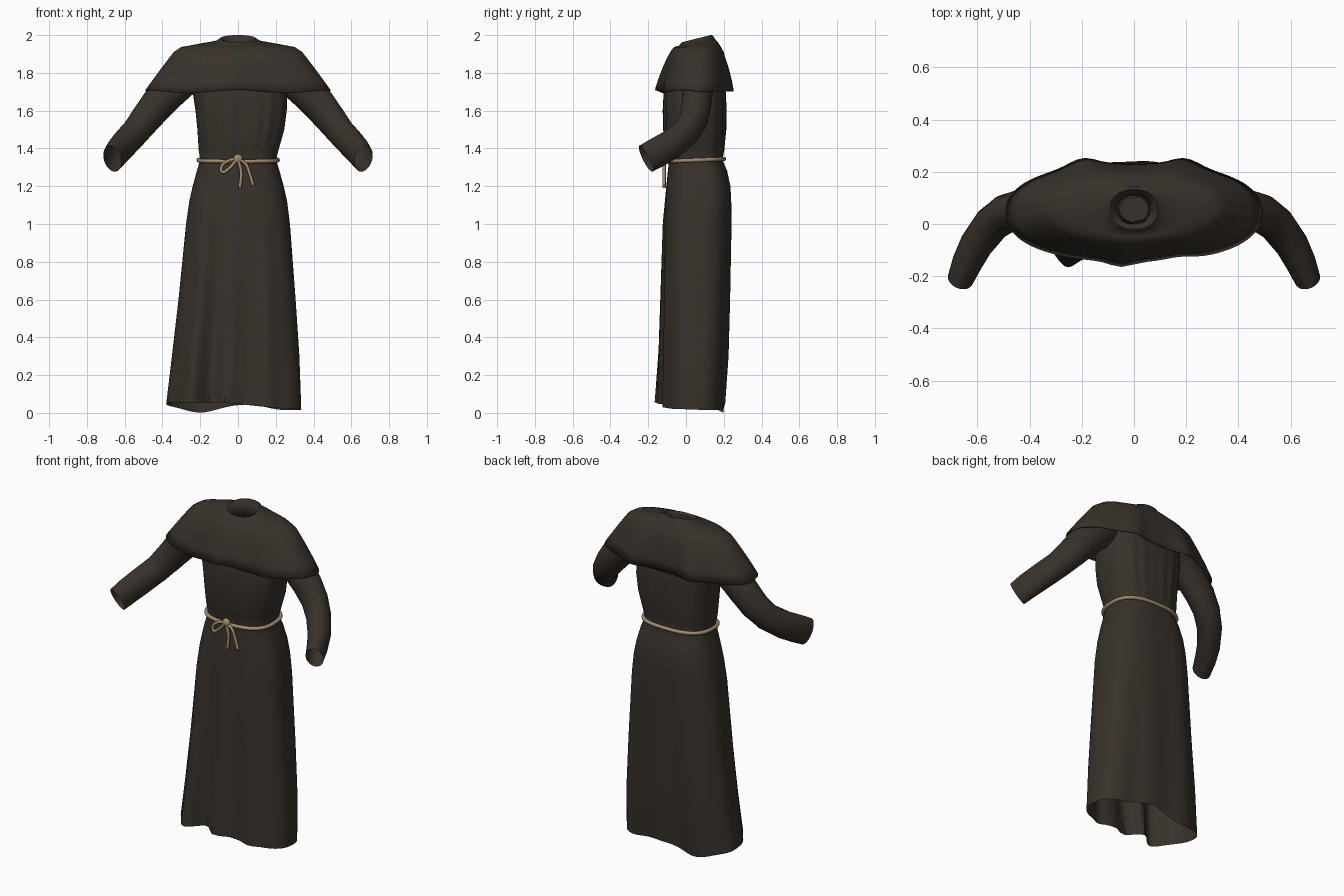
import bpy, bmesh, math
from mathutils import Vector

if "Cube" in bpy.data.objects:
    bpy.data.objects.remove(bpy.data.objects["Cube"])


def material(name, rgb):
    m = bpy.data.materials.new(name)
    m.diffuse_color = (*rgb, 1)
    m.use_nodes = True
    m.node_tree.nodes["Principled BSDF"].inputs["Base Color"].default_value = m.diffuse_color
    return m


CLOTH = material("dark brown cloth", (0.040, 0.031, 0.023))
ROPE = material("tan rope", (0.36, 0.26, 0.16))
SIDES = 96


def smooth(obj, angle=50):
    bpy.ops.object.select_all(action='DESELECT')
    obj.select_set(True)
    bpy.context.view_layer.objects.active = obj
    bpy.ops.object.shade_smooth_by_angle(angle=math.radians(angle))


def spow(v, p):
    return math.copysign(abs(v) ** p, v)


def bump(u, centre, width):
    return math.exp(-((u - centre) / width) ** 2)


def ramp(v, lo, hi):
    t = max(0.0, min(1.0, (v - lo) / (hi - lo)))
    return t * t * (3 - 2 * t)


def oval(xl, xr, yf, yb, p):
    """Rounded-box outline as (x, y, u, s): u runs -1..1 across, s is -1 at the front."""
    pts = []
    for i in range(SIDES):
        a = 2 * math.pi * i / SIDES
        u, s = spow(math.cos(a), p), spow(math.sin(a), p)
        pts.append(((xl + xr) / 2 + u * (xr - xl) / 2,
                    (yf + yb) / 2 + s * (yb - yf) / 2, u, s))
    return pts


def loft(name, rings, cap=False):
    bm = bmesh.new()
    loops = [[bm.verts.new(p) for p in ring] for ring in rings]
    n = len(rings[0])
    for a, b in zip(loops, loops[1:]):
        for i in range(n):
            j = (i + 1) % n
            bm.faces.new((a[i], a[j], b[j], b[i]))
    if cap:
        bm.faces.new(loops[-1])
    bmesh.ops.recalc_face_normals(bm, faces=bm.faces)
    mesh = bpy.data.meshes.new(name)
    bm.to_mesh(mesh)
    bm.free()
    obj = bpy.data.objects.new(name, mesh)
    bpy.context.collection.objects.link(obj)
    mesh.materials.append(CLOTH)
    smooth(obj)
    return obj


def tube(name, points, radius, cyclic=False):
    """Round rope through the points, turned into a mesh."""
    cu = bpy.data.curves.new(name, 'CURVE')
    cu.dimensions = '3D'
    cu.bevel_depth = radius
    cu.bevel_resolution = 3
    cu.resolution_u = 6
    cu.use_fill_caps = not cyclic
    sp = cu.splines.new('BEZIER')
    sp.bezier_points.add(len(points) - 1)
    for bp, p in zip(sp.bezier_points, points):
        bp.co = p
        bp.handle_left_type = bp.handle_right_type = 'AUTO'
    sp.use_cyclic_u = cyclic
    obj = bpy.data.objects.new(name, cu)
    bpy.context.collection.objects.link(obj)
    cu.materials.append(ROPE)
    bpy.ops.object.select_all(action='DESELECT')
    obj.select_set(True)
    bpy.context.view_layer.objects.active = obj
    bpy.ops.object.convert(target='MESH')
    smooth(bpy.context.view_layer.objects.active)


# Robe: skirt, waist and torso in one sheet (z, left, right, front, back)
profile = [
    (0.00, -0.380, 0.335, -0.115, 0.200),
    (0.15, -0.365, 0.330, -0.115, 0.210),
    (0.30, -0.350, 0.325, -0.115, 0.220),
    (0.60, -0.315, 0.305, -0.115, 0.230),
    (1.00, -0.275, 0.275, -0.115, 0.240),
    (1.12, -0.258, 0.260, -0.108, 0.239),
    (1.20, -0.240, 0.242, -0.103, 0.235),
    (1.28, -0.218, 0.220, -0.096, 0.218),
    (1.34, -0.200, 0.202, -0.090, 0.193),
    (1.39, -0.208, 0.214, -0.102, 0.202),
    (1.50, -0.215, 0.245, -0.118, 0.210),
    (1.60, -0.225, 0.258, -0.120, 0.212),
    (1.70, -0.240, 0.260, -0.118, 0.210),
    (1.82, -0.245, 0.245, -0.095, 0.185),
    (1.90, -0.210, 0.210, -0.040, 0.160),
]
rings = []
for z, xl, xr, yf, yb in profile:
    ring = []
    pleat = max(0.0, 1 - z / 1.25)
    gather = 0.006 * max(0.0, 1 - abs(z - 1.55) / 0.2)
    for x, y, u, s in oval(xl, xr, yf, yb, 0.75):
        if s < 0:       # deep pleats in the front of the skirt
            y -= pleat * (0.072 * bump(u, -0.66, 0.17) + 0.048 * bump(u, -0.08, 0.13)
                          + 0.02 * bump(u, 0.5, 0.12) - 0.025 * bump(u, -0.36, 0.1))
            y += 2 * gather * bump(u, 0.0, 0.06)
        else:
            y += 0.008 * pleat * math.sin(9 * u) * s
        y += gather * math.sin(22 * u) * s
        # uneven hem, dipping at the back left
        front = 0.055 - 0.035 * ramp(x, -0.15, 0.33)
        back = 0.045 - 0.043 * bump(x, -0.2, 0.13) - 0.03 * ramp(x, 0.05, 0.25)
        k = ramp(s, -0.6, 0.6)
        hem = (front * (1 - k) + back * k) * max(0.0, 1 - z / 0.3)
        ring.append((x, y, z + hem))
    rings.append(ring)
loft("robe_body", rings, cap=True)

# Shoulder cape with rolled collar (z, half width, front, back, tilt, roundness)
cape = [
    (1.703, 0.490, -0.145, 0.232, 0.0, 0.85),
    (1.760, 0.450, -0.132, 0.228, 0.0, 0.86),
    (1.820, 0.407, -0.115, 0.220, 0.0, 0.88),
    (1.870, 0.370, -0.098, 0.210, 0.0, 0.90),
    (1.910, 0.340, -0.080, 0.200, 0.0, 0.92),
    (1.937, 0.300, -0.062, 0.185, 0.0, 0.95),
    (1.952, 0.210, -0.048, 0.168, 0.1, 1.0),
    (1.962, 0.125, -0.037, 0.152, 0.2, 1.0),
    (1.976, 0.100, -0.030, 0.143, 0.25, 0.9),
    (1.981, 0.092, -0.020, 0.132, 0.25, 0.9),
    (1.965, 0.070, 0.000, 0.112, 0.22, 0.9),
    (1.905, 0.055, 0.010, 0.100, 0.0, 0.9),
]
rings = []
for z, w, yf, yb, tilt, p in cape:
    ring = []
    drop = max(0.0, min(1.0, (1.95 - z) / 0.24))
    for x, y, u, s in oval(-w, w, yf, yb, p):
        if s < 0:
            y -= drop * (0.02 * bump(u, -0.1, 0.12) - 0.012 * bump(u, 0.35, 0.15))
        else:           # fuller over the shoulder blades
            y += drop * 0.03 * bump(abs(u), 0.40, 0.15)
        dz = tilt * (y - 0.055) + 0.008 * drop * math.cos(6 * u) * (s < 0)
        ring.append((x, y, z + dz))
    rings.append(ring)
cape_obj = loft("shoulder_cape", rings)
thick = cape_obj.modifiers.new("cloth thickness", 'SOLIDIFY')
thick.thickness = 0.006
thick.offset = -1

# Sleeves: flattened tubes, open at the cuffs (centre, half width, half height)
arm = [((0.27, 0.070, 1.780), 0.080, 0.090), ((0.37, 0.060, 1.690), 0.080, 0.090),
       ((0.43, 0.055, 1.630), 0.078, 0.090), ((0.49, 0.040, 1.555), 0.074, 0.083),
       ((0.545, 0.000, 1.485), 0.070, 0.077), ((0.605, -0.080, 1.420), 0.064, 0.079),
       ((0.640, -0.150, 1.380), 0.058, 0.080), ((0.665, -0.212, 1.346), 0.050, 0.078)]
for label, sx in (("left", 1), ("right", -1)):
    path = [Vector((sx * c[0], c[1], c[2])) for c, w, h in arm]
    rings = []
    for i, (c, w, h) in enumerate(arm):
        t = (path[min(i + 1, len(path) - 1)] - path[max(i - 1, 0)]).normalized()
        across = t.cross(Vector((0, 0, 1))).normalized()
        up = across.cross(t)
        rings.append([path[i] + across * w * math.cos(a) + up * h * math.sin(a)
                      for a in (2 * math.pi * k / 32 for k in range(32))])
    loft(label + "_sleeve", rings)

# Rope belt around the waist
belt = [(x, y, 1.338 + 0.006 * s)
        for x, y, u, s in oval(-0.209, 0.211, -0.099, 0.201, 0.75)][::3]
tube("rope_belt", belt, 0.011, cyclic=True)

# Knot, bow loop and hanging ends
bpy.ops.mesh.primitive_uv_sphere_add(segments=16, ring_count=10, radius=0.025,
                                     location=(0, -0.112, 1.345))
knot = bpy.context.object
knot.name = "rope_knot"
knot.scale = (1, 0.7, 1)
knot.data.materials.append(ROPE)
smooth(knot)
strands = {
    "bow_loop": [(0, 1.345), (-0.05, 1.335), (-0.088, 1.300), (-0.082, 1.275),
                 (-0.055, 1.288), (-0.01, 1.335)],
    "centre_rope_end": [(0, 1.34), (0.016, 1.28), (0.010, 1.192)],
    "side_rope_end": [(0, 1.345), (0.040, 1.318), (0.062, 1.265), (0.080, 1.205)],
}
for name, pts in strands.items():
    tube(name, [(x, -0.116, z) for x, z in pts], 0.009)
